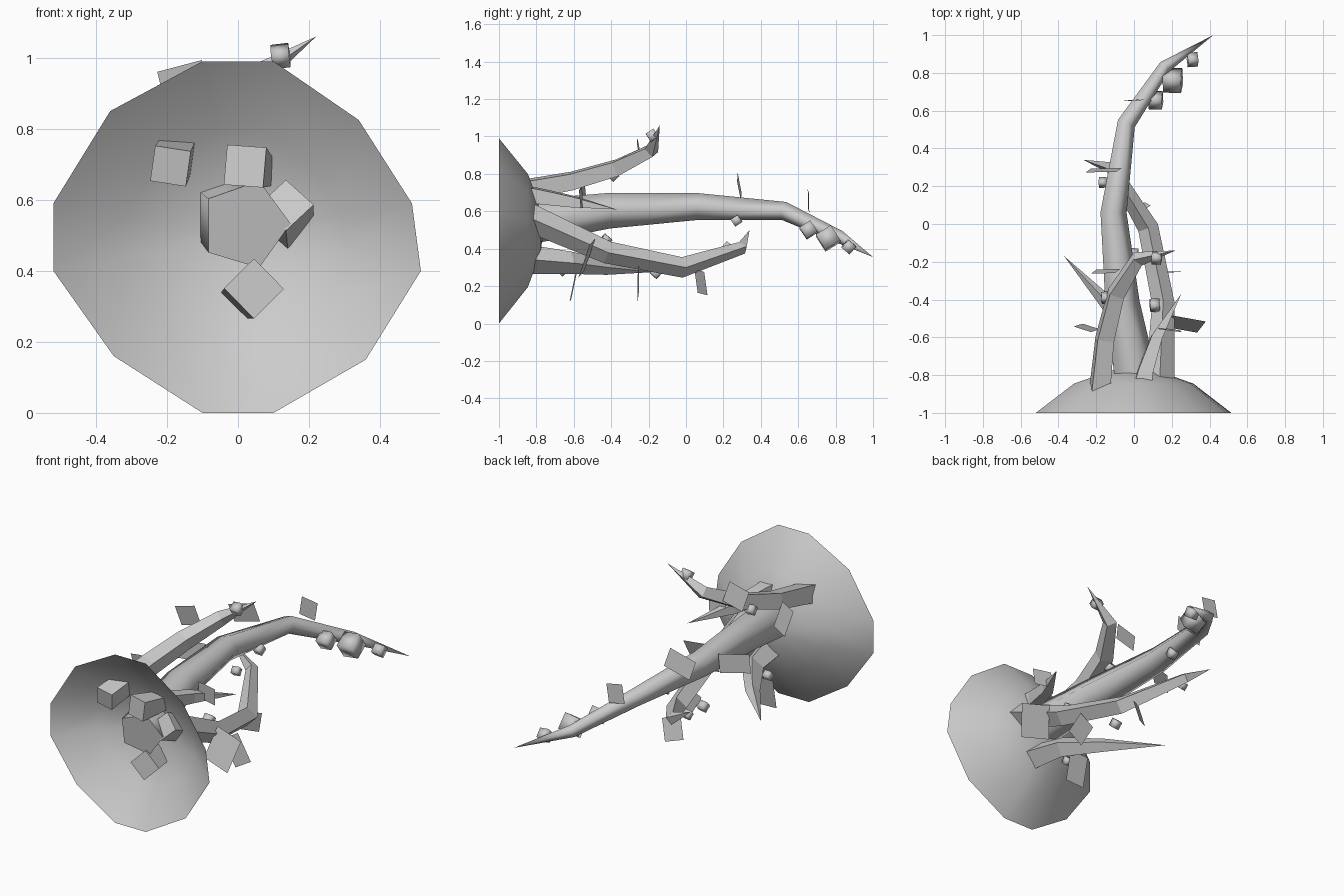
import bpy, bmesh, math, random
from mathutils import Vector, Euler

if "Cube" in bpy.data.objects:
    bpy.data.objects.remove(bpy.data.objects["Cube"])

random.seed(4)


def finish(name, bm, smooth=None):
    bmesh.ops.recalc_face_normals(bm, faces=bm.faces)
    me = bpy.data.meshes.new(name)
    bm.to_mesh(me)
    bm.free()
    ob = bpy.data.objects.new(name, me)
    bpy.context.collection.objects.link(ob)
    if smooth:
        bpy.ops.object.select_all(action='DESELECT')
        ob.select_set(True)
        bpy.context.view_layer.objects.active = ob
        bpy.ops.object.shade_smooth_by_angle(angle=math.radians(smooth))
    return ob


def skin(bm, rings):
    n = len(rings[0])
    for a, b in zip(rings, rings[1:]):
        for i in range(n):
            j = (i + 1) % n
            bm.faces.new((a[i], a[j], b[j], b[i]))


def point_cap(bm, ring, p):
    tip = bm.verts.new(p)
    for i in range(len(ring)):
        bm.faces.new((ring[i], ring[(i + 1) % len(ring)], tip))


def branch(name, path, sides, phase, smooth=None):
    """Tapered tube along (x, y, z, radius) points, ending in a spike."""
    bm = bmesh.new()
    pts = [Vector(p[:3]) for p in path]
    rings = []
    u = Vector((1, 0, 0))
    for k in range(len(pts) - 1):
        t = (pts[k + 1] - pts[k]).normalized()
        if k:
            t = (t + (pts[k] - pts[k - 1]).normalized()).normalized()
        u = (u - t * u.dot(t)).normalized()
        v = u.cross(t)
        ring = []
        for i in range(sides):
            a = math.radians(phase) + math.tau * i / sides
            ring.append(bm.verts.new(pts[k] + path[k][3] * (u * math.cos(a) + v * math.sin(a))))
        rings.append(ring)
    skin(bm, rings)
    bm.faces.new(rings[0])
    point_cap(bm, rings[-1], pts[-1])
    return finish(name, bm, smooth)


def leaf(name, centre, w, h, tilt, roll, yaw):
    """Flat leaf card facing y before it is turned."""
    bm = bmesh.new()
    rot = Euler([math.radians(a) for a in (tilt, roll, yaw)], 'YXZ')
    vs = []
    for x, z in ((-1, -1), (1, -1), (1, 1), (-1, 1)):
        p = Vector((x * w / 2, 0, z * h / 2))
        p.rotate(rot)
        vs.append(bm.verts.new(p + Vector(centre)))
    bm.faces.new(vs)
    return finish(name, bm)


def berry(name, centre, size):
    bm = bmesh.new()
    bmesh.ops.create_cube(bm, size=size)
    rot = Euler((random.uniform(.5, .9), random.uniform(-.15, .15), random.uniform(-.1, .1)))
    bmesh.ops.rotate(bm, verts=bm.verts, matrix=rot.to_matrix())
    bmesh.ops.translate(bm, verts=bm.verts, vec=centre)
    ob = finish(name, bm)
    for p in ob.data.polygons:
        p.use_smooth = True
    return ob


# Hollow dish at the root, open towards the front
bm = bmesh.new()
rim = [(-.1, .99), (.1, .99), (.34, .825), (.49, .59), (.515, .4), (.36, .15),
       (.1, 0), (-.1, 0), (-.35, .16), (-.52, .4), (-.52, .59), (-.36, .85)]
rings = [[bm.verts.new((x * s, y, .5 + (z - .5) * s)) for x, z in rim]
         for y, s in ((-1, 1), (-.845, .61), (-.775, .23))]
skin(bm, rings)
point_cap(bm, rings[-1], (0, -.765, .5))
finish("root_dish", bm, 60)

# Main bough, five-sided and smooth
branch("main_bough", [(.02, -.93, .53, .13), (-.07, -.42, .602, .1), (-.115, .06, .625, .076),
                      (-.045, .53, .6, .052), (.16, .83, .46, .036), (.42, 1, .355, 0)], 5, 0, 80)

# Four-sided side branches
branch("upper_branch", [(-.19, -.97, .695, .072), (-.155, -.61, .762, .062), (-.095, -.37, .832, .056),
                        (.02, -.185, .925, .042), (.22, -.14, 1.06, 0)], 4, 37)
branch("long_lower_branch", [(.135, -.88, .585, .078), (.155, -.42, .38, .06), (.075, -.02, .3, .055),
                             (-.12, .3, .405, .035), (-.27, .34, .5, 0)], 4, 0)
branch("low_branch", [(.045, -.93, .35, .085), (.0, -.62, .325, .06), (-.14, -.42, .3, .04),
                      (-.37, -.17, .275, 0)], 4, 0)
branch("short_branch", [(.02, -.97, .695, .08), (.06, -.78, .68, .055), (.12, -.6, .65, .04),
                        (.25, -.37, .61, 0)], 4, 40)

# Leaf cards
leaves = [((-.16, .285, .73), .17, .11, 10, -15, 4), ((0, .655, .655), .1, .11, 2, 10, 3),
          ((.03, .08, .22), .1, .13, 14, 8, 30), ((-.15, -.25, .92), .13, .12, 10, -15, 4),
          ((-.26, -.08, .62), .17, .11, 0, 5, 22), ((.27, -.53, .35), .18, .19, -20, 12, -6),
          ((-.09, -.6, .21), .13, .18, -12, 0, 3), ((.17, -.255, .215), .11, .17, -2, -30, 3),
          ((-.25, -.55, .7), .1, .16, 10, -15, -15), ((.19, -.56, .67), .12, .1, 5, 5, -8)]
for i, (c, w, h, tilt, roll, yaw) in enumerate(leaves):
    leaf(f"leaf_{i + 1}", c, w, h, tilt, roll, yaw)

# Berries
berries = [((.115, .655, .5), .07), ((.205, .76, .455), .095), ((.31, .87, .41), .055),
           ((-.05, .27, .55), .045), ((.12, -.18, 1.005), .05), ((.11, -.43, .445), .05),
           ((.0, -.16, .27), .045), ((-.15, -.39, .79), .045), ((-.165, .22, .41), .04),
           ((-.07, -.66, .28), .04)]
for i, (c, size) in enumerate(berries):
    berry(f"berry_{i + 1}", c, size)
